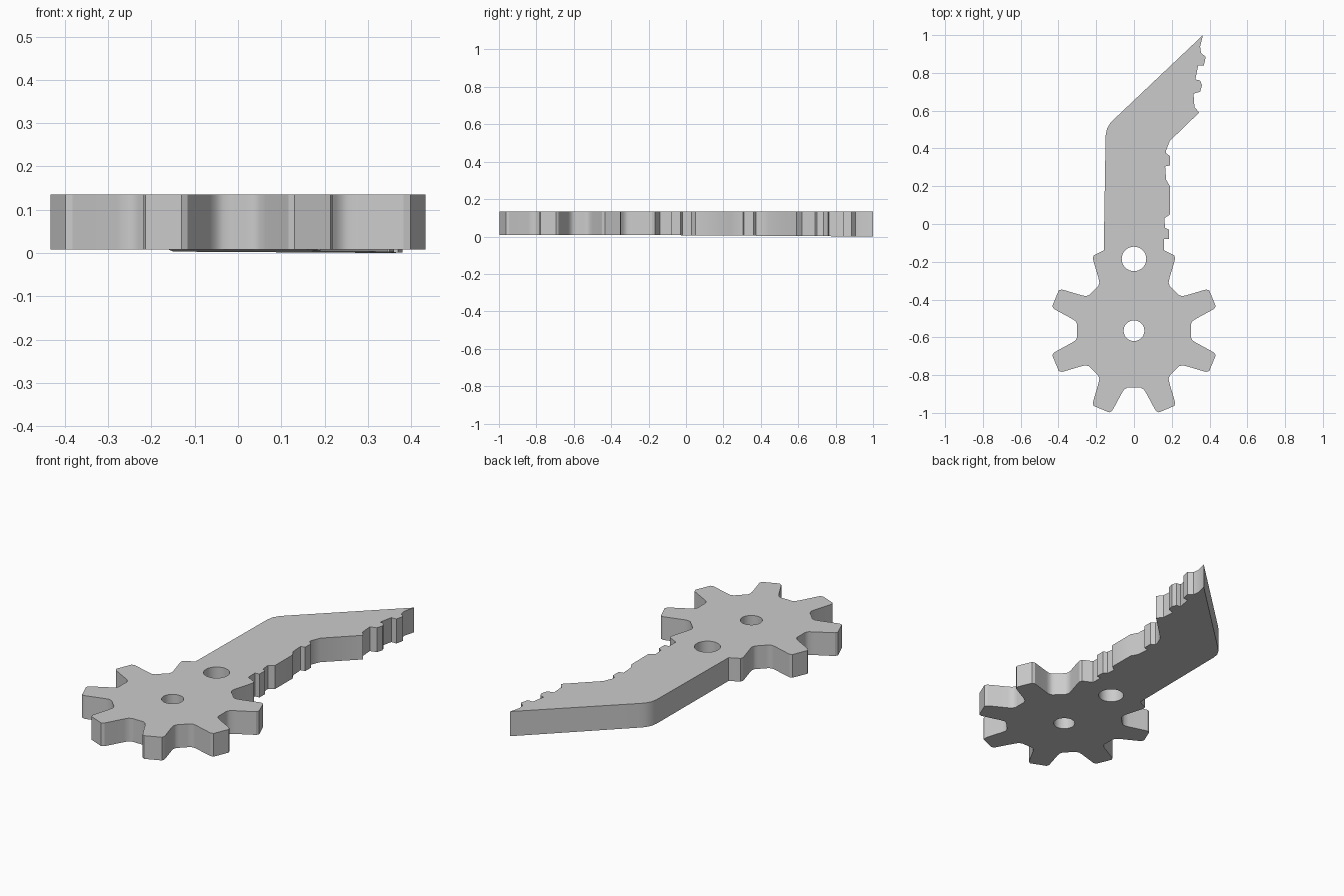
import bpy, bmesh
from math import sin, cos, radians, tau

cube = bpy.data.objects.get("Cube")
if cube:
    bpy.data.objects.remove(cube)

TOP, BOTTOM = 0.135, 0.008
GEAR_Y = -0.565

# Single flat colour
grey = bpy.data.materials.new("light grey")
grey.use_nodes = True
colour = (0.6, 0.6, 0.6, 1)
grey.diffuse_color = colour
grey.node_tree.nodes["Principled BSDF"].inputs["Base Color"].default_value = colour


def polar(angle, radius, cy=GEAR_Y):
    a = radians(angle)
    return radius * cos(a), cy + radius * sin(a)


# Gear tooth profile: angle from the tooth centre and radius
flank = [(19, 0.302), (16, 0.303), (13.2, 0.314), (11.5, 0.336),
         (8, 0.418), (7.2, 0.44), (5.7, 0.452)]
tooth = [(-a, r) for a, r in flank] + [(a, r) for a, r in reversed(flank)]

# Gear outline, anticlockwise from the blade's left to its right shoulder
outline = []
for k in range(8):
    centre = 112.5 + 45 * k
    profile = tooth
    if k == 0:
        profile = tooth[len(flank):]
    elif k == 7:
        profile = tooth[:len(flank)]
    outline += [polar(centre + a, r) for a, r in profile]

# Notched right edge of the blade, from shoulder to tip
outline += [
    (0.16, -0.14), (0.16, -0.08), (0.185, -0.08), (0.185, -0.03),
    (0.165, -0.02), (0.16, 0.03), (0.19, 0.05), (0.19, 0.20),
    (0.17, 0.235), (0.165, 0.305), (0.19, 0.31), (0.19, 0.36),
    (0.17, 0.375), (0.17, 0.39), (0.19, 0.44), (0.345, 0.59),
    (0.32, 0.62), (0.315, 0.69), (0.35, 0.70), (0.36, 0.735),
    (0.35, 0.76), (0.325, 0.765), (0.34, 0.84), (0.37, 0.84),
    (0.38, 0.885), (0.355, 0.905), (0.35, 0.94), (0.365, 1.0)]
# Plain left edge with its rounded bend
outline += [(-0.10, 0.56), (-0.125, 0.535), (-0.143, 0.505),
            (-0.15, 0.47), (-0.16, -0.14)]


def add_loop(bm, points):
    verts = [bm.verts.new((x, y, TOP)) for x, y in points]
    for a, b in zip(verts, verts[1:] + verts[:1]):
        bm.edges.new((a, b))


def circle(cy, radius, count=32):
    return [polar(360 * i / count, radius, cy) for i in range(count)]


# Plate with two round holes, filled and extruded downwards
bm = bmesh.new()
add_loop(bm, outline)
add_loop(bm, circle(GEAR_Y, 0.055))
add_loop(bm, circle(-0.185, 0.065))
bmesh.ops.triangle_fill(bm, edges=bm.edges[:], use_beauty=True, normal=(0, 0, 1))
result = bmesh.ops.extrude_face_region(bm, geom=bm.faces[:], use_keep_orig=True)
# The underside slopes down slightly towards the blade tip
for v in result["geom"]:
    if isinstance(v, bmesh.types.BMVert):
        v.co.z = BOTTOM * (1 - max(0, v.co.y + 0.2) / 1.2)
bmesh.ops.recalc_face_normals(bm, faces=bm.faces[:])

mesh = bpy.data.meshes.new("gear_blade")
bm.to_mesh(mesh)
bm.free()
mesh.materials.append(grey)
plate = bpy.data.objects.new("gear_blade", mesh)
bpy.context.collection.objects.link(plate)
bpy.context.view_layer.objects.active = plate
plate.select_set(True)
bpy.ops.object.shade_smooth_by_angle(angle=radians(30))
